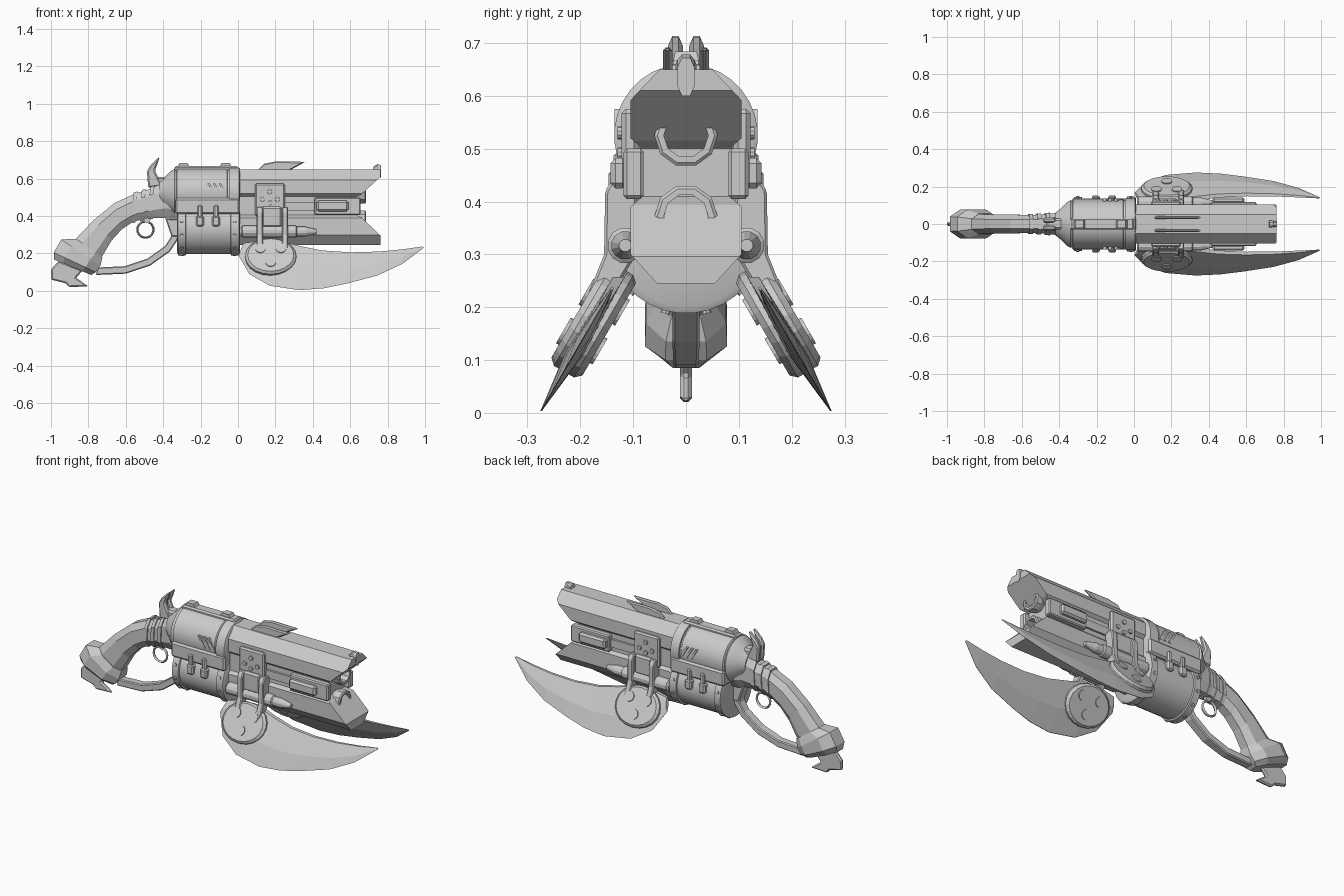
import bpy, bmesh, math
from mathutils import Matrix, Vector

if "Cube" in bpy.data.objects:
    bpy.data.objects.remove(bpy.data.objects["Cube"])


def finish(name, bm, mirror=False, bevel=0, smooth=False):
    bmesh.ops.remove_doubles(bm, verts=bm.verts, dist=1e-5)
    bmesh.ops.recalc_face_normals(bm, faces=bm.faces)
    me = bpy.data.meshes.new(name)
    bm.to_mesh(me)
    bm.free()
    ob = bpy.data.objects.new(name, me)
    bpy.context.collection.objects.link(ob)
    if bevel:
        b = ob.modifiers.new("bevel", 'BEVEL')
        b.width, b.segments, b.limit_method = bevel, 1, 'ANGLE'
    if mirror:
        m = ob.modifiers.new("mirror", 'MIRROR')
        m.use_axis = (False, True, False)
    if smooth:
        bpy.ops.object.select_all(action='DESELECT')
        ob.select_set(True)
        bpy.context.view_layer.objects.active = ob
        bpy.ops.object.shade_smooth_by_angle(angle=math.radians(35))
    return ob


def skin(name, rings, closed=False, **kw):
    """Join rings of points with quads; cap the ends unless closed."""
    bm = bmesh.new()
    vs = [[bm.verts.new(p) for p in r] for r in rings]
    n = len(vs[0])
    pairs = list(zip(vs, vs[1:])) + ([(vs[-1], vs[0])] if closed else [])
    for a, b in pairs:
        for i in range(n):
            bm.faces.new((a[i], a[(i + 1) % n], b[(i + 1) % n], b[i]))
    if not closed:
        bm.faces.new(vs[0])
        bm.faces.new(vs[-1])
    return finish(name, bm, **kw)


def prism(name, pts, y0, y1, **kw):
    return skin(name, [[(x, y, z) for x, z in pts] for y in (y0, y1)], **kw)


def prism_x(name, pts, x0, x1, **kw):
    return skin(name, [[(x, y, z) for y, z in pts] for x in (x0, x1)], **kw)


def box(name, x0, x1, y0, y1, z0, z1, **kw):
    return prism(name, [(x0, z0), (x1, z0), (x1, z1), (x0, z1)], y0, y1, **kw)


def lathe(name, prof, yc, zc, n=32, closed=False, **kw):
    rings = [[(x, yc + r * math.sin((i + .5) * math.tau / n), zc + r * math.cos((i + .5) * math.tau / n))
              for i in range(n)] for x, r in prof]
    return skin(name, rings, closed, **kw)


OCT = [(0, -.5), (0, .5), (.25, 1), (.75, 1), (1, .5), (1, -.5), (.75, -1), (.25, -1)]
RECT = [(0, -1), (0, 1), (1, 1), (1, -1)]
EDGE = [(0, -.6), (0, .6), (.55, 1), (1, .08), (1, -.08), (.55, -1)]


def loft(name, secs, shape=OCT, yc=lambda z: 0, **kw):
    """Sections run from an upper to a lower outline point with a half width."""
    rings = []
    for xu, zu, xl, zl, w in secs:
        ring = []
        for s, f in shape:
            z = zu + (zl - zu) * s
            ring.append((xu + (xl - xu) * s, yc(z) + f * w, z))
        rings.append(ring)
    return skin(name, rings, **kw)


# barrel shroud with grooved flanks and a notched muzzle
half = [(.05, .65), (.105, .592), (.105, .52), (.088, .505), (.088, .405), (.105, .39), (.105, .30), (.055, .245)]
shroud = prism_x("barrel_shroud", half + [(-y, z) for y, z in reversed(half)], 0, .762)
cutter = prism("notch_cutter", [(.80, .645), (.66, .516), (.625, .50), (.625, .41), (.66, .393), (.80, .26)], -.3, .3)
cutter.hide_render = True
mod = shroud.modifiers.new("notch", 'BOOLEAN')
mod.operation, mod.object, mod.solver = 'DIFFERENCE', cutter, 'EXACT'
bpy.context.view_layer.objects.active = shroud
bpy.ops.object.modifier_apply(modifier="notch")
bpy.data.objects.remove(cutter)

# twin ten-sided barrels
for nm, z in (("upper_barrel", .525), ("lower_barrel", .372)):
    lathe(nm, [(.5, .052), (.63, .052), (.65, .06), (.68, .06), (.685, .054), (.685, .042), (.5, .042)],
          0, z, 10, closed=True)
    lathe(nm + "_bore", [(.5, .043), (.6, .043)], 0, z, 10)

# flank bars, sight and top fins
box("flank_bar", .41, .655, .08, .118, .405, .50, mirror=True, bevel=.006)
box("flank_bar_rib", .42, .59, .11, .143, .425, .482, mirror=True, bevel=.01)
box("flank_strip", .25, .41, .08, .1, .43, .475, mirror=True)
loft("front_sight", [(.725, .665, .72, .64, .02), (.745, .678, .745, .64, .016), (.765, .672, .765, .60, .016)])
prism("top_fin", [(.10, .64), (.14, .68), (.20, .692), (.36, .69), (.27, .64)], .026, .044, mirror=True, bevel=.006)

# rounded upper frame and front ring
lathe("upper_frame", [(-.42, .06), (-.39, .085), (-.36, .115), (-.34, .128), (-.33, .122), (-.325, .131),
                      (-.06, .131), (-.055, .125), (0, .125)], 0, .525, smooth=True)
lathe("front_ring", [(-.048, .125), (-.048, .136), (.005, .136), (.012, .125)], 0, .525, smooth=True)
box("frame_side_band", -.335, .01, .05, .137, .41, .497, mirror=True, bevel=.01)
for i in range(3):
    x = -.165 + i * .03
    prism(f"frame_slit_{i}", [(x, .575), (x + .014, .575), (x + .05, .515), (x + .036, .515)], .11, .135, mirror=True)
box("top_rail", -.34, .0, -.032, .032, .63, .667, bevel=.008)
for i, x in enumerate((-.325, -.10)):
    loft(f"rail_bump_{i}", [(x, .66, x, .64, .026), (x + .012, .684, x + .012, .64, .02),
                            (x + .055, .684, x + .055, .64, .02), (x + .068, .66, x + .068, .64, .026)], RECT)

# revolving drum with end rings and studs
lathe("drum", [(-.325, .13), (-.32, .146), (-.28, .146), (-.277, .138), (-.04, .138), (-.037, .147),
               (.005, .147), (.012, .135)], 0, .335, smooth=True)
bm = bmesh.new()
for x in (-.30, -.018):
    for k in range(12):
        a = (k + .5) * math.tau / 12
        d = Vector((0, math.sin(a), math.cos(a)))
        bmesh.ops.create_cone(bm, cap_ends=True, segments=8, radius1=.009, radius2=.009, depth=.02,
                              matrix=Matrix.Translation(Vector((x, 0, .335)) + d * .142) @ d.to_track_quat('Z', 'Y').to_matrix().to_4x4())
finish("drum_studs", bm)
for i, x in enumerate((-.225, -.138)):
    box(f"drum_clip_{i}", x, x + .042, .11, .153, .345, .40, mirror=True, bevel=.008)
    box(f"drum_clip_top_{i}", x + .008, x + .034, .12, .147, .38, .458, mirror=True, bevel=.006)

# rear frame, grip and wrapped bands
loft("rear_frame", [(-.32, .62, -.32, .38, .085), (-.365, .615, -.365, .38, .08), (-.40, .595, -.395, .39, .06)])
grip = [(-.38, .60, -.38, .39, .062), (-.47, .545, -.48, .39, .052), (-.55, .52, -.56, .37, .048),
        (-.66, .47, -.62, .33, .05), (-.77, .38, -.675, .27, .05), (-.88, .265, -.735, .17, .053)]
loft("grip", grip)
for i, (a, b, t) in enumerate(((0, 1, .75), (1, 2, .3), (1, 2, .85))):
    secs = []
    for d in (0, .25):
        s = [p + (q - p) * (t + d) for p, q in zip(grip[a], grip[b])]
        secs.append((s[0], s[1] + .008, s[2], s[3] - .006, s[4] + .006))
    loft(f"grip_band_{i}", secs)

# pommel with a thin spur below
loft("pommel", [(-.865, .278, -.725, .18, .056), (-.945, .275, -.735, .135, .076),
                (-.985, .205, -.76, .10, .078), (-.985, .168, -.785, .085, .05)])
prism("pommel_spur", [(-.96, .16), (-1.0, .115), (-1.0, .06), (-.92, .04), (-.905, .02), (-.80, .024),
                      (-.865, .07), (-.83, .11)], -.011, .011, bevel=.007)

# trigger guard, its post, and the ring trigger
loft("trigger_guard", [(-.315, .31, -.355, .31, .026), (-.325, .27, -.36, .285, .026), (-.365, .21, -.39, .24, .026),
                       (-.47, .135, -.485, .172, .026), (-.60, .092, -.605, .132, .024),
                       (-.76, .085, -.75, .125, .024)], RECT, bevel=.005)
prism("guard_post", [(-.40, .42), (-.31, .42), (-.315, .29), (-.355, .29)], -.03, .03, bevel=.006)
n = 24
rings = []
for i in range(n):
    c, s = math.cos(i * math.tau / n), math.sin(i * math.tau / n)
    rings.append([(-.495 + r * c, y, .328 + r * s) for r, y in ((.049, 0), (.043, .01), (.037, 0), (.043, -.01))])
skin("ring_trigger", rings, closed=True)
prism("trigger_stem", [(-.50, .40), (-.46, .40), (-.475, .36), (-.50, .368)], -.01, .01)

# split hammer
prism("hammer", [(-.418, .718), (-.43, .68), (-.445, .645), (-.405, .56), (-.48, .55), (-.487, .64),
                 (-.468, .672), (-.44, .70)], .006, .034, mirror=True, bevel=.008)
box("hammer_base", -.47, -.38, -.03, .03, .52, .61, bevel=.01)

# blade brackets, hinge rods and clamps
box("bracket_plate", .09, .25, .09, .122, .40, .575, mirror=True, bevel=.008)
box("bracket_block", .125, .235, .09, .138, .34, .45, mirror=True, bevel=.01)
bm = bmesh.new()
for x, z in ((.17, .53), (.13, .49), (.21, .49), (.17, .47)):
    bmesh.ops.create_cone(bm, cap_ends=True, segments=10, radius1=.015, radius2=.012, depth=.03,
                          matrix=Matrix.Translation((x, .115, z)) @ Matrix.Rotation(-math.pi / 2, 4, 'X'))
finish("bracket_bolts", bm, mirror=True)
lathe("hinge_rod", [(.015, .022), (.025, .034), (.31, .034), (.315, .027), (.36, .027), (.42, .012)],
      .115, .317, 12, mirror=True)
for i, x in enumerate((.10, .235)):
    prism_x(f"blade_clamp_{i}", [(.09, .44), (.135, .45), (.153, .42), (.155, .30), (.185, .225), (.15, .205), (.10, .29)],
            x, x + .033, mirror=True, bevel=.005)


# splayed curved blades
def plane(z):
    return .14 + (.235 - z) * .58


loft("blade", [(.03, .255, .003, .19, .012), (.12, .268, .06, .09, .016), (.22, .268, .17, .027, .018),
               (.33, .24, .33, .004, .018), (.45, .216, .46, .014, .016), (.60, .206, .585, .04, .014),
               (.75, .21, .745, .082, .012), (.88, .222, .88, .145, .009), (.985, .237, .995, .232, .003)],
     EDGE, plane, mirror=True)

# blade hub discs with three raised buttons on each face
nrm = Vector((0, 1, .58)).normalized()
frame = Matrix.Translation((.175, plane(.175), .175)) @ Matrix(
    ((1, 0, 0, 0), (0, -nrm.z, -nrm.y, 0), (0, nrm.y, -nrm.z, 0), (0, 0, 0, 1)))
rings = []
for f, h in ((.9, -.034), (1, -.022), (1, .022), (.9, .034)):
    rings.append([frame @ Vector((.137 * f * math.cos(i * math.tau / 20), .112 * f * math.sin(i * math.tau / 20), h))
                  for i in range(20)])
skin("blade_hub", rings, mirror=True)
bm = bmesh.new()
for x, v in ((-.055, .04), (.055, .04), (0, -.045)):
    bmesh.ops.create_cone(bm, cap_ends=True, segments=14, radius1=.028, radius2=.028, depth=.08,
                          matrix=frame @ Matrix.Translation((x, v, 0)))
finish("hub_buttons", bm, mirror=True)
